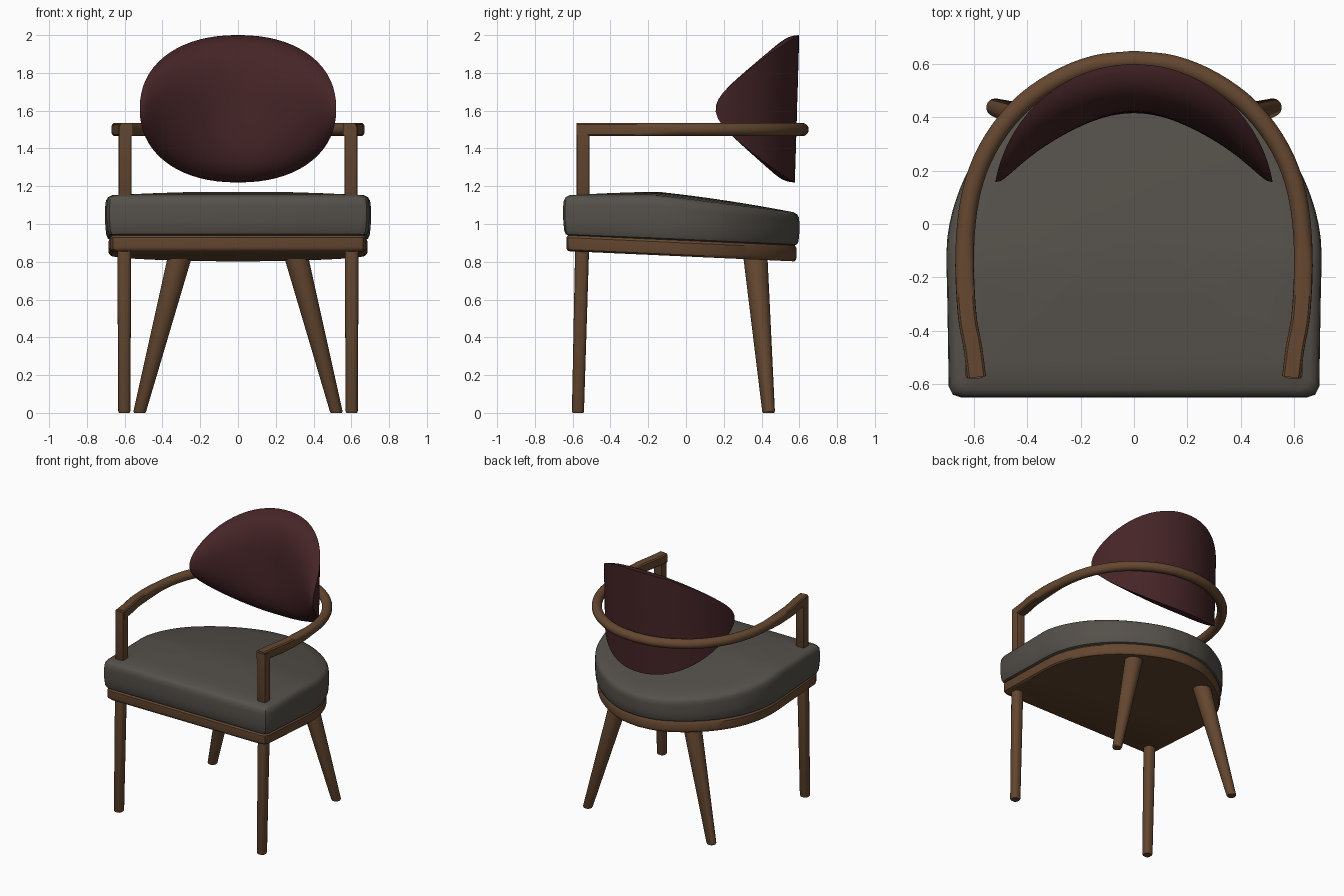
import bpy
import bmesh
import math
from mathutils import Vector

if "Cube" in bpy.data.objects:
    bpy.data.objects.remove(bpy.data.objects["Cube"], do_unlink=True)


def material(name, rgb):
    m = bpy.data.materials.new(name)
    m.use_nodes = True
    m.diffuse_color = (*rgb, 1)
    bsdf = m.node_tree.nodes["Principled BSDF"]
    bsdf.inputs["Base Color"].default_value = (*rgb, 1)
    bsdf.inputs["Roughness"].default_value = 0.7
    return m


WOOD = material("brown wood", (0.13, 0.064, 0.03))
FABRIC = material("grey fabric", (0.09, 0.08, 0.068))
LEATHER = material("dark red leather", (0.06, 0.018, 0.02))


def loft(name, rings, mat, angle=35):
    """Skin a stack of closed rings and cap both ends."""
    bm = bmesh.new()
    loops = [[bm.verts.new(p) for p in ring] for ring in rings]
    n = len(loops[0])
    for a, b in zip(loops, loops[1:]):
        for i in range(n):
            j = (i + 1) % n
            bm.faces.new((a[i], a[j], b[j], b[i]))
    bm.faces.new(loops[0])
    bm.faces.new(loops[-1])
    bmesh.ops.recalc_face_normals(bm, faces=bm.faces)
    mesh = bpy.data.meshes.new(name)
    bm.to_mesh(mesh)
    bm.free()
    mesh.materials.append(mat)
    ob = bpy.data.objects.new(name, mesh)
    bpy.context.collection.objects.link(ob)
    bpy.ops.object.select_all(action="DESELECT")
    ob.select_set(True)
    bpy.context.view_layer.objects.active = ob
    bpy.ops.object.shade_smooth_by_angle(angle=math.radians(angle))
    return ob


def spline(pts, steps=4):
    """Smooth path through 2D points."""
    p = [Vector(q) for q in pts]
    p = [2 * p[0] - p[1]] + p + [2 * p[-1] - p[-2]]
    out = []
    for a, b, c, d in zip(p, p[1:], p[2:], p[3:]):
        for k in range(steps):
            t = k / steps
            out.append(0.5 * (2 * b + (c - a) * t + (2 * a - 5 * b + 4 * c - d) * t * t
                              + (3 * b - a - 3 * c + d) * t ** 3))
    return out + [p[-2]]


def mirrored(half):
    """Complete a half path that ends on the centre line."""
    return half + [Vector((-q.x, q.y)) for q in reversed(half[:-1])]


def section(n, power):
    """Unit cross-section, from circle (2) towards square (high)."""
    out = []
    for i in range(n):
        a = math.tau * (i + 0.5) / n
        c, s = math.cos(a), math.sin(a)
        k = (abs(c) ** power + abs(s) ** power) ** (-1 / power)
        out.append((c * k, s * k))
    return out


# Seat plan: straight front, rounded corners, bowed back
corner = [Vector((0.65, -0.65)), Vector((0.68, -0.64)), Vector((0.695, -0.61))]
back_half = spline([(0.7, -0.3), (0.7, -0.05), (0.65, 0.14), (0.57, 0.28),
                    (0.45, 0.41), (0.3, 0.515), (0.15, 0.58), (0, 0.6)])
plan = mirrored(corner + back_half)


def slab(name, scale, profile, bottom, top, dome, mat):
    """Stack scaled copies of the seat plan between two sloping surfaces."""
    rings = []
    for s, f in profile:
        ring = []
        for q in plan:
            x, y = q.x * s * scale, q.y * s * scale
            z = bottom(y) * (1 - f) + top(y) * f
            ring.append((x, y, z + (dome * (1 - s * s) if f == 1 else 0)))
        rings.append(ring)
    return loft(name, rings, mat)


def cushion_bottom(y):
    return 0.91 - 0.043 * y


def cushion_top(y):
    fall = max(0, y + 0.15)
    return 1.15 - 0.125 * fall


slab("seat_cushion", 1.0,
     [(0.95, 0), (0.98, 0.04), (0.993, 0.14), (1, 0.4), (1, 0.75), (0.995, 0.88),
      (0.98, 0.96), (0.95, 1), (0.8, 1), (0.6, 1), (0.4, 1), (0.2, 1), (0.04, 1)],
     cushion_bottom, cushion_top, 0.022, FABRIC)

slab("seat_frame", 0.975,
     [(0.98, 0), (0.995, 0.1), (1, 0.25), (1, 0.85), (0.985, 1)],
     lambda y: 0.828 - 0.045 * y, lambda y: 0.912 - 0.045 * y, 0, WOOD)


# Legs and arm posts, one per side
def stick(name, low, high, r_low, r_high, n, power):
    shape = section(n, power)
    loft(name, [[(p[0] + u * r, p[1] + v * r, p[2]) for u, v in shape]
                for p, r in ((low, r_low * 0.88), (low + Vector((0, 0, 0.008)), r_low),
                             (high, r_high))], WOOD)


for side, s in (("left", 1), ("right", -1)):
    stick("front_leg_" + side, Vector((0.602 * s, -0.572, 0)),
          Vector((0.602 * s, -0.55, 0.87)), 0.032, 0.037, 20, 3)
    stick("rear_leg_" + side, Vector((0.52 * s, 0.437, 0)),
          Vector((0.307 * s, 0.367, 0.83)), 0.034, 0.065, 20, 2)
    stick("arm_post_" + side, Vector((0.598 * s, -0.545, 1.12)),
          Vector((0.598 * s, -0.545, 1.52)), 0.034, 0.034, 20, 9)

# Bent arm rail, squared at the fronts and round behind
rail = mirrored(spline([(0.59, -0.575), (0.605, -0.46), (0.627, -0.33), (0.635, -0.1),
                        (0.612, 0.11), (0.55, 0.28), (0.44, 0.43), (0.3, 0.535),
                        (0.15, 0.597), (0, 0.615)]))
rings = []
for i, q in enumerate(rail):
    along = (rail[min(i + 1, len(rail) - 1)] - rail[max(i - 1, 0)]).normalized()
    across = Vector((along.y, -along.x))
    square = min(1, max(0, (-0.05 - q.y) / 0.45))
    rings.append([(q.x + across.x * u * 0.035, q.y + across.y * u * 0.035, 1.5 + v * 0.035)
                  for u, v in section(24, 2 + 7 * square)])
loft("arm_rail", rings, WOOD)

# Backrest: oval wrapped on a cylinder, padded towards the sitter
RADIUS, CENTRE_Y, HALF_W, HALF_H, MID_Z = 0.529, 0.071, 0.52, 0.39, 1.61
oval = section(72, 2.2)


def backrest_ring(r, padded):
    thick = 0.17 * math.sqrt(max(0, 1 - r ** 4)) if padded else 0
    ring = []
    for u, v in oval:
        a = math.asin(u * r * HALF_W / RADIUS)
        d = RADIUS - thick
        z = MID_Z + v * r * HALF_H
        ring.append((d * math.sin(a), CENTRE_Y + d * math.cos(a) + 0.03 * (z - 2), z))
    return ring


radii = [math.sin(math.pi / 2 * k / 16) for k in range(1, 17)]
front = [backrest_ring(r * 0.997, True) for r in radii]
rear = [backrest_ring(r, False) for r in reversed(radii)]
loft("backrest", front + rear, LEATHER, 50)
